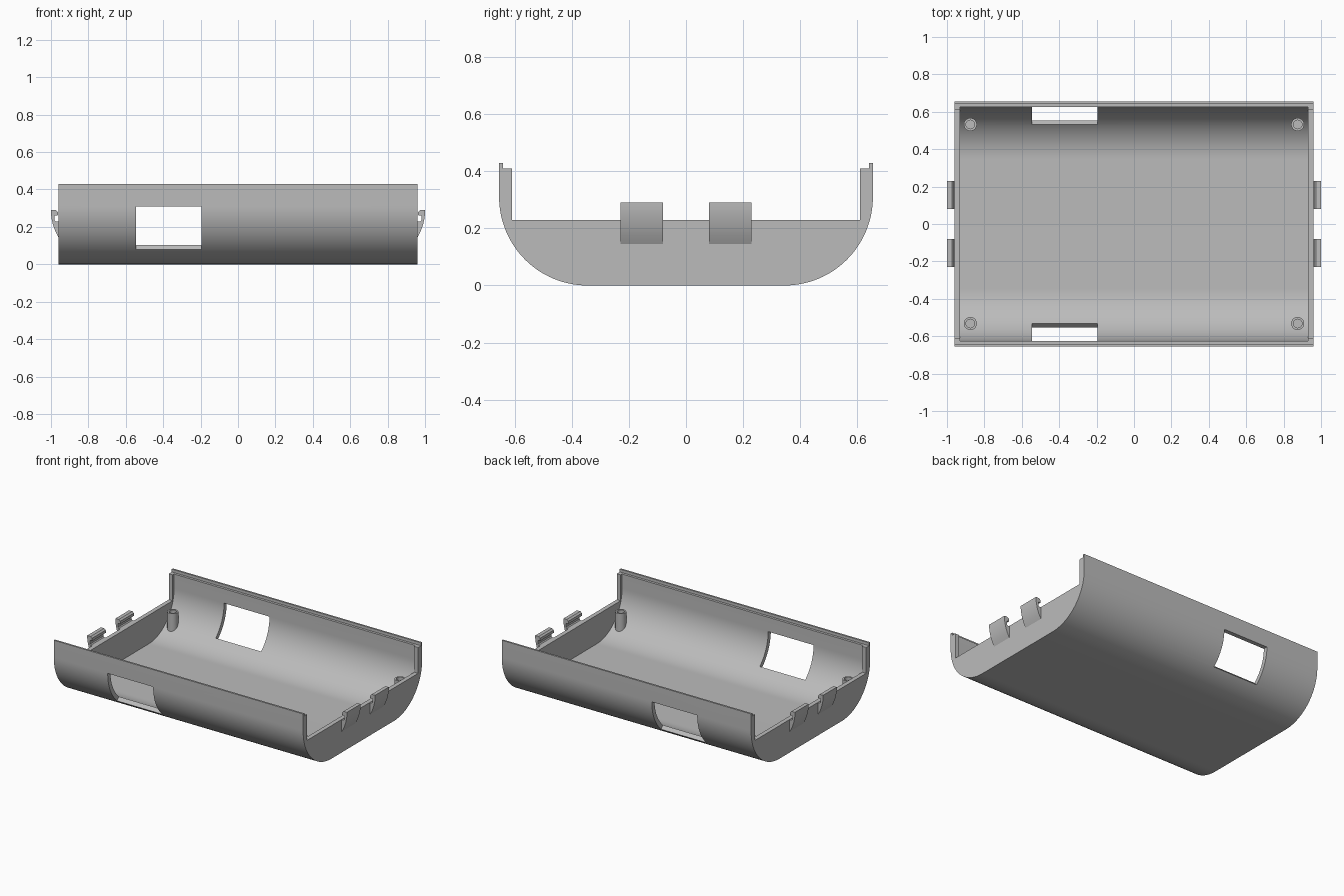
import bpy, bmesh
from math import sin, cos, pi, sqrt, asin

old = bpy.data.objects.get("Cube")
if old:
    bpy.data.objects.remove(old)

grey = bpy.data.materials.new("grey plastic")
grey.use_nodes = True
grey.diffuse_color = (0.5, 0.5, 0.5, 1)
grey.node_tree.nodes["Principled BSDF"].inputs["Base Color"].default_value = (0.5, 0.5, 0.5, 1)

HALF_X, HALF_Y = 0.96, 0.655     # shell footprint
RADIUS, WALL = 0.31, 0.03        # lower edge rounding and wall thickness
TOP, LEDGE, END_TOP = 0.43, 0.41, 0.23
ARC_Y = HALF_Y - RADIUS          # centre of the rounding, at z = RADIUS


def finish(name, bm):
    bmesh.ops.recalc_face_normals(bm, faces=bm.faces[:])
    mesh = bpy.data.meshes.new(name)
    bm.to_mesh(mesh)
    bm.free()
    mesh.materials.append(grey)
    obj = bpy.data.objects.new(name, mesh)
    bpy.context.collection.objects.link(obj)
    return obj


def prism(name, profile, x0, x1):
    """Extrude a (y, z) outline along x."""
    bm = bmesh.new()
    face = bm.faces.new([bm.verts.new((x0, y, z)) for y, z in profile])
    ext = bmesh.ops.extrude_face_region(bm, geom=[face])["geom"]
    bmesh.ops.translate(bm, vec=(x1 - x0, 0, 0),
                        verts=[v for v in ext if isinstance(v, bmesh.types.BMVert)])
    return finish(name, bm)


def box(name, half_x, half_y, z0, z1):
    return prism(name, [(-half_y, z0), (half_y, z0), (half_y, z1), (-half_y, z1)],
                 -half_x, half_x)


def tub(radius, top, steps=28):
    """Outline with two rounded lower corners."""
    right = [(ARC_Y + radius * sin(a), RADIUS - radius * cos(a))
             for a in (i * pi / 2 / steps for i in range(steps + 1))]
    right.append((ARC_Y + radius, top))
    return right + [(-y, z) for y, z in reversed(right)]


def activate(obj):
    bpy.ops.object.select_all(action='DESELECT')
    obj.select_set(True)
    bpy.context.view_layer.objects.active = obj


def cut(obj, cutter):
    mod = obj.modifiers.new("cut", 'BOOLEAN')
    mod.operation, mod.solver, mod.object = 'DIFFERENCE', 'EXACT', cutter
    activate(obj)
    bpy.ops.object.modifier_apply(modifier=mod.name)
    bpy.data.objects.remove(cutter)


def smooth(obj):
    activate(obj)
    bpy.ops.object.shade_smooth_by_angle(angle=pi / 6)


# Shell: hollow tub with low end walls and a stepped rim
shell = prism("shell", tub(RADIUS, TOP), -HALF_X, HALF_X)
cut(shell, prism("cavity", tub(RADIUS - WALL, 1), WALL - HALF_X, HALF_X - WALL))
cut(shell, box("end_notch", 2, 0.61, END_TOP, 1))
cut(shell, box("rim_step", 2, HALF_Y - 0.013, LEDGE, 1))

# Side windows, lower edge cut square to the curved wall
a = asin((RADIUS - 0.08) / RADIUS)
for s in (-1, 1):
    wedge = [(ARC_Y + 0.1 * cos(a), RADIUS - 0.1 * sin(a)),
             (ARC_Y + 0.6 * cos(a), RADIUS - 0.6 * sin(a)),
             (ARC_Y + 0.6, RADIUS), (ARC_Y + 0.1, RADIUS)]
    cut(shell, prism("window_cutter", [(s * y, z) for y, z in wedge], -0.545, -0.195))
smooth(shell)


# Hollow screw posts whose feet follow the curved wall
def screw_post(name, cx, cy, n=24):
    bm = bmesh.new()
    rings = []
    for r, z in ((0.035, None), (0.035, 0.2), (0.023, 0.2), (0.023, 0.14)):
        ring = []
        for i in range(n):
            x, y = cx + r * cos(2 * pi * i / n), cy + r * sin(2 * pi * i / n)
            foot = RADIUS - sqrt((RADIUS - WALL / 2) ** 2 - (abs(y) - ARC_Y) ** 2)
            ring.append(bm.verts.new((x, y, foot if z is None else z)))
        rings.append(ring)
    for low, high in zip(rings, rings[1:]):
        for i in range(n):
            j = (i + 1) % n
            bm.faces.new((low[i], low[j], high[j], high[i]))
    bm.faces.new(rings[0])
    bm.faces.new(rings[-1])
    smooth(finish(name, bm))


# Snap hook outline in (x, z), curving out from the end wall
HOOK = [(0.95, 0.14), (0.96, 0.145), (0.976, 0.175), (0.989, 0.21), (0.997, 0.245),
        (1.0, 0.27), (1.0, 0.29), (0.974, 0.29), (0.963, 0.28), (0.961, 0.263),
        (0.98, 0.26), (0.98, 0.235), (0.974, 0.228), (0.95, 0.228)]


def snap_hook(name, sx, sy):
    bm = bmesh.new()
    face = bm.faces.new([bm.verts.new((sx * x, sy * 0.08, z)) for x, z in HOOK])
    ext = bmesh.ops.extrude_face_region(bm, geom=[face])["geom"]
    bmesh.ops.translate(bm, vec=(0, sy * 0.15, 0),
                        verts=[v for v in ext if isinstance(v, bmesh.types.BMVert)])
    smooth(finish(name, bm))


for sx, side in ((-1, "right"), (1, "left")):
    for sy, end in ((-1, "front"), (1, "back")):
        screw_post(f"screw_post_{end}_{side}", sx * 0.875, sy * 0.532)
        snap_hook(f"snap_hook_{end}_{side}", sx, sy)
